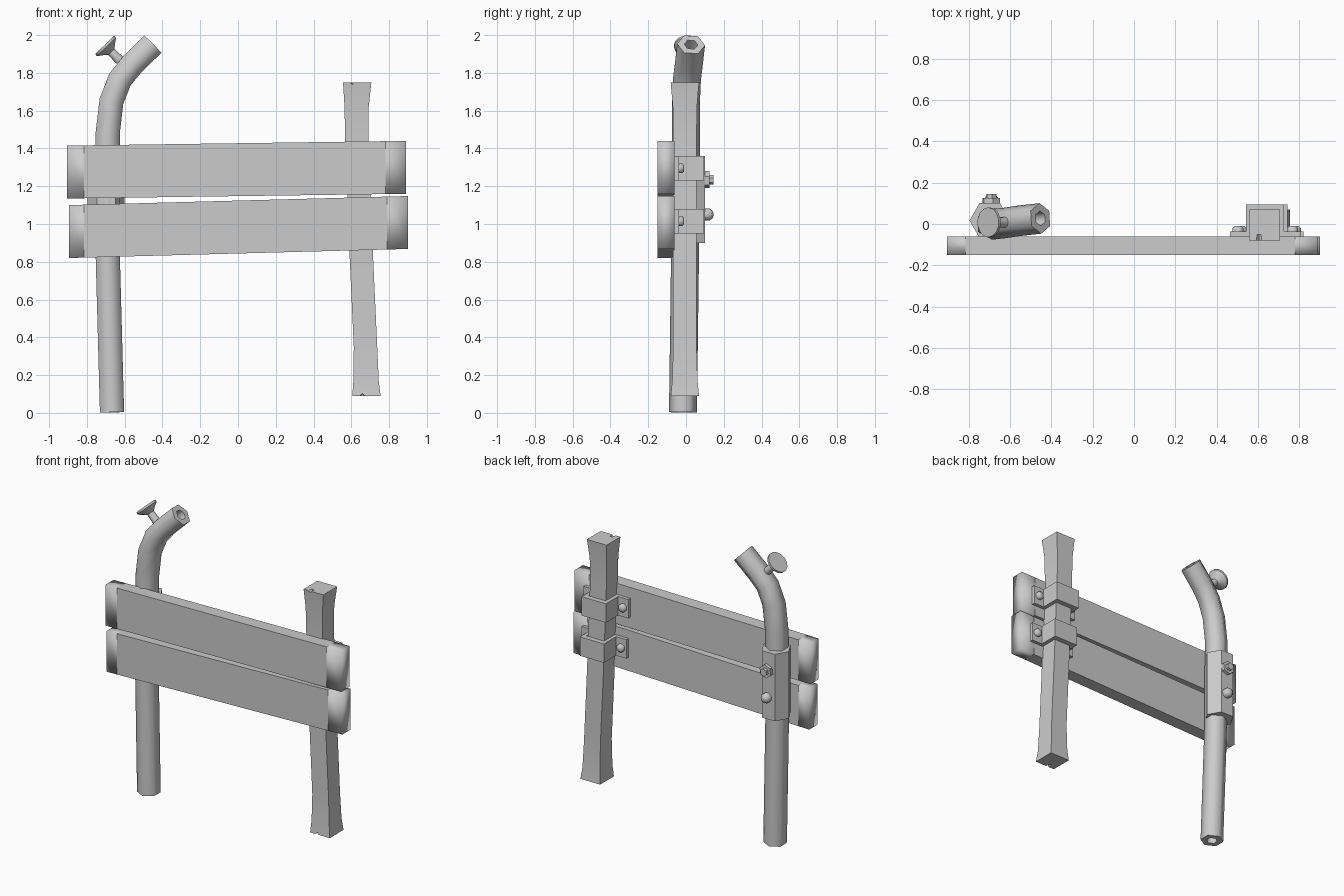
import bpy
import bmesh
from math import cos, sin, pi, radians
from mathutils import Vector

if "Cube" in bpy.data.objects:
    bpy.data.objects.remove(bpy.data.objects["Cube"])

GREY = (0.6, 0.6, 0.6, 1)
grey = bpy.data.materials.new("weathered_grey")
grey.use_nodes = True
grey.diffuse_color = GREY
grey.node_tree.nodes["Principled BSDF"].inputs["Base Color"].default_value = GREY


def ring(center, axis, radius, sides, toward):
    """Regular polygon around an axis, with its first corner pointing toward a direction."""
    axis = Vector(axis).normalized()
    u = Vector(toward)
    u = (u - axis * u.dot(axis)).normalized()
    w = axis.cross(u)
    turns = [2 * pi * i / sides for i in range(sides)]
    return [Vector(center) + (u * cos(a) + w * sin(a)) * radius for a in turns]


def loft(name, rings, smooth_angle=0):
    """Skin a chain of rings, cap both ends and sharpen steep edges."""
    bm = bmesh.new()
    loops = [[bm.verts.new(p) for p in r] for r in rings]
    n = len(loops[0])
    for a, b in zip(loops, loops[1:]):
        for i in range(n):
            j = (i + 1) % n
            bm.faces.new((a[i], a[j], b[j], b[i]))
    bm.faces.new(loops[0])
    bm.faces.new(loops[-1])
    bmesh.ops.recalc_face_normals(bm, faces=bm.faces)
    for f in bm.faces:
        f.smooth = smooth_angle > 0
    for e in bm.edges:
        e.smooth = e.calc_face_angle(0) < radians(smooth_angle)
    mesh = bpy.data.meshes.new(name)
    bm.to_mesh(mesh)
    bm.free()
    mesh.materials.append(grey)
    obj = bpy.data.objects.new(name, mesh)
    bpy.context.collection.objects.link(obj)
    return obj


def turned(name, base, axis, profile, sides, toward, smooth_angle=0):
    """Turned part from (distance along axis, radius) pairs."""
    axis = Vector(axis).normalized()
    return loft(name, [ring(Vector(base) + axis * d, axis, r, sides, toward)
                       for d, r in profile], smooth_angle)


# Planks: slightly skewed boards with softly shaded end sections
def plank(name, left, right, seam_left, seam_right):
    (xl, lo_l, hi_l), (xr, lo_r, hi_r) = left, right
    rings = []
    for x in (xl, seam_left, seam_right, xr):
        t = (x - xl) / (xr - xl)
        lo, hi = lo_l + (lo_r - lo_l) * t, hi_l + (hi_r - hi_l) * t
        rings.append([Vector((x, y, z)) for y, z in
                      ((-0.15, lo), (-0.06, lo), (-0.06, hi), (-0.15, hi))])
    obj = loft(name, rings, 100)
    for p in obj.data.polygons:
        p.use_smooth = not seam_left < p.center.x < seam_right


plank("upper_plank", (-0.905, 1.135, 1.415), (0.89, 1.16, 1.44), -0.815, 0.78)
plank("lower_plank", (-0.895, 0.82, 1.10), (0.90, 0.868, 1.148), -0.815, 0.79)

# Bent hexagonal pipe with a recessed bore at each end
path = [Vector(p) for p in (
    (-0.667, -0.016, 0.003), (-0.69, -0.005, 0.85), (-0.69, 0, 1.48),
    (-0.67, 0, 1.65), (-0.625, 0.005, 1.765), (-0.56, 0.015, 1.845), (-0.453, 0.027, 1.95))]
pipe_rings = []
for i, p in enumerate(path):
    tangent = path[min(i + 1, len(path) - 1)] - path[max(i - 1, 0)]
    pipe_rings.append(ring(p, tangent, 0.074, 6, (0, 1, 0)))
start, finish = path[1] - path[0], path[-1] - path[-2]


def bore(p, axis, inward):
    axis = axis.normalized()
    return [ring(p + axis * d, axis, 0.036, 6, (0, 1, 0)) for d in (inward, 0)]


pipe_rings = bore(path[0], start, 0.08) + pipe_rings + bore(path[-1], finish, -0.08)[::-1]
loft("bent_pipe", pipe_rings, 65)

# Sleeve clamped around the pipe, with a nut and a bolt on its back
SLEEVE = (-0.698, 0.017, 0.9)
turned("pipe_sleeve", SLEEVE, (0, 0, 1), [(0, 0.098), (0.46, 0.098)], 6, (1, 0, 0), 30)
turned("sleeve_nut", (-0.69, 0.095, 1.235), (0, 1, 0),
       [(0, 0.046), (0.03, 0.046), (0.03, 0.026), (0.05, 0.026)], 6, (1, 0, 0.4))
turned("sleeve_bolt", (-0.69, 0.095, 1.05), (0, 1, 0),
       [(0, 0.033), (0.03, 0.033), (0.045, 0.022), (0.05, 0.01)], 10, (1, 0, 0), 65)

# Flared knob on the bend
turned("pipe_knob", (-0.625, 0.008, 1.865), (-0.7, 0, 0.72),
       [(0, 0.026), (0.065, 0.024), (0.08, 0.042), (0.102, 0.072), (0.116, 0.072)],
       14, (0, 1, 0), 50)

# Square post with flared ends
sections = [(0.09, 0.68, 0.075), (0.17, 0.678, 0.067), (0.35, 0.675, 0.062),
            (0.85, 0.652, 0.062), (1.45, 0.629, 0.062), (1.62, 0.628, 0.064),
            (1.75, 0.631, 0.075)]
post = loft("square_post", [
    [Vector((x + sx * h, sy * h - 0.006, z)) for sx, sy in ((-1, -1), (1, -1), (1, 1), (-1, 1))]
    for z, x, h in sections], 30)

# Small chips cut from the post ends
for x, z in ((0.605, 1.752), (0.658, 0.088)):
    chip = turned("chip_cutter", (x, -0.1, z), (0, 1, 0), [(0, 0.016), (0.05, 0.012)],
                  4, (1, 0, 0))
    chip.hide_render = True
    chip.hide_set(True)
    cut = post.modifiers.new("chip", "BOOLEAN")
    cut.operation = "DIFFERENCE"
    cut.object = chip


# Hat-shaped clamps that hold the planks to the post
def clamp(name, x, z):
    half = [(0.17, -0.06), (0.17, -0.037), (0.092, -0.037), (0.092, 0.095)]
    inner = [(0.066, 0.06), (0.066, -0.06)]
    outline = half + [(-a, b) for a, b in reversed(half)]
    outline += [(-a, b) for a, b in reversed(inner)] + inner
    loft(name, [[Vector((x + a, b, z + h)) for a, b in outline] for h in (-0.065, 0.065)])
    for side, label in ((1, "left"), (-1, "right")):
        turned(f"{name}_{label}_bolt", (x + side * 0.132, -0.04, z), (0, 1, 0),
               [(0, 0.028), (0.02, 0.028), (0.03, 0.018)], 8, (1, 0, 0.4), 50)


clamp("upper_clamp", 0.635, 1.295)
clamp("lower_clamp", 0.65, 1.015)
